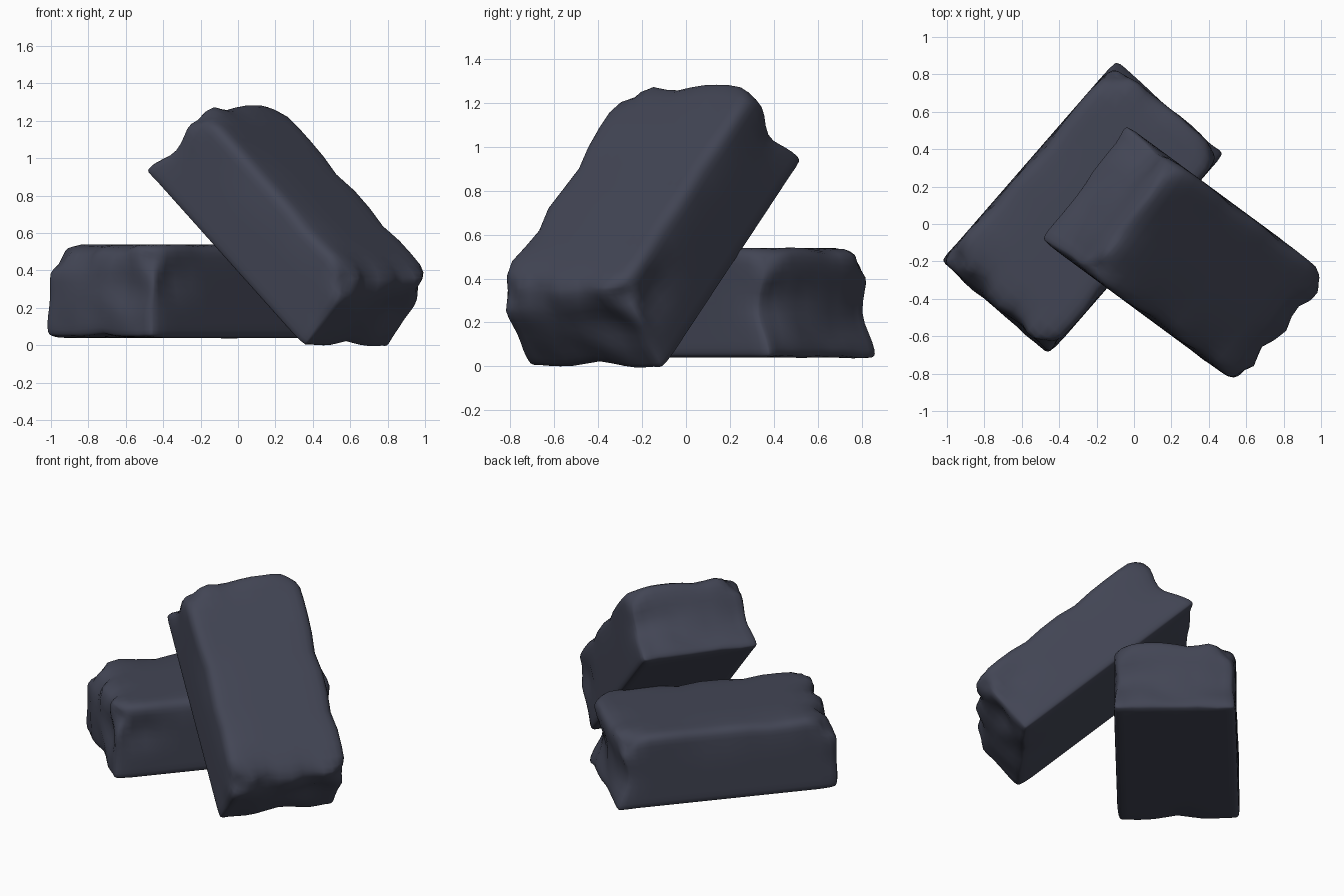
import bpy, bmesh, math
from mathutils import Vector, noise

if "Cube" in bpy.data.objects:
    bpy.data.objects.remove(bpy.data.objects["Cube"])

HALF = Vector((0.715, 0.382, 0.25))   # brick half sizes: length, width, height
SEG = 16

# Chips and dents: centre, radius, push
DENTS = [
    # far end: hollow across the middle
    ((0.71, -0.36, 0.00), 0.13, (-0.08, 0.02, 0)),
    ((0.71, -0.12, -0.02), 0.15, (-0.04, 0, 0)),
    ((0.71, 0.14, 0.00), 0.14, (-0.04, 0, 0)),
    ((0.71, 0.36, -0.02), 0.13, (-0.07, -0.01, 0)),
    ((0.71, 0.36, 0.23), 0.10, (-0.05, -0.03, -0.06)),
    ((0.71, -0.37, 0.23), 0.08, (-0.03, 0.02, -0.03)),
    ((0.71, 0.10, 0.25), 0.09, (-0.02, 0, -0.025)),
    # near end: chipped top edge and corners
    ((-0.71, 0.36, 0.23), 0.10, (0.06, -0.04, -0.06)),
    ((-0.71, 0.15, 0.24), 0.11, (0.06, 0, -0.04)),
    ((-0.71, -0.12, 0.24), 0.09, (0.04, 0, -0.03)),
    ((-0.71, -0.37, 0.20), 0.08, (0.05, 0.03, -0.03)),
    ((-0.71, -0.20, 0.02), 0.10, (0.04, 0, 0)),
    ((-0.56, -0.38, 0.06), 0.10, (0, 0.035, 0)),
    ((-0.71, 0.00, -0.25), 0.10, (0.025, 0, 0.025)),
    # long sides: worn edges
    ((-0.30, 0.38, 0.25), 0.13, (0, -0.02, -0.025)),
    ((0.10, 0.38, 0.25), 0.15, (0, -0.025, -0.015)),
    ((0.15, -0.38, 0.25), 0.10, (0, 0.02, -0.01)),
    ((-0.25, -0.38, 0.25), 0.09, (0, 0.02, -0.01)),
]


def worn_point(p):
    """Round the box edges, then apply dents and a little roughness."""
    r = 0.045 + 0.012 * p.z / HALF.z
    inner = Vector([max(-h + r, min(h - r, c)) for c, h in zip(p, HALF)])
    d = p - inner
    q = inner + d.normalized() * r
    out = q.copy()
    for c, rad, push in DENTS:
        k = (q - Vector(c)).length / rad
        out += Vector(push) * math.exp(-k * k)
    # roughness on the ends and top rim only
    rim = max(0.0, (abs(p.x) / HALF.x - 0.85) / 0.15)
    out += noise.noise_vector(q * 7.0) * 0.014 * rim
    return out


def brick_mesh():
    bm = bmesh.new()
    bmesh.ops.create_cube(bm, size=2)
    bmesh.ops.subdivide_edges(bm, edges=bm.edges[:], cuts=SEG - 1, use_grid_fill=True)
    for v in bm.verts:
        # crowd the grid lines towards the edges
        p = Vector([math.sin(c * math.pi / 2) * h for c, h in zip(v.co, HALF)])
        v.co = worn_point(p)
    bmesh.ops.recalc_face_normals(bm, faces=bm.faces[:])
    me = bpy.data.meshes.new("brick")
    bm.to_mesh(me)
    bm.free()
    for f in me.polygons:
        f.use_smooth = True
    return me


stone = bpy.data.materials.new("dark_stone")
stone.diffuse_color = (0.055, 0.06, 0.09, 1)
stone.use_nodes = True
stone.node_tree.nodes["Principled BSDF"].inputs["Base Color"].default_value = stone.diffuse_color
mesh = brick_mesh()
mesh.materials.append(stone)


def place(name, loc, rot):
    ob = bpy.data.objects.new(name, mesh)
    bpy.context.collection.objects.link(ob)
    ob.location = loc
    ob.rotation_euler = [math.radians(a) for a in rot]


# one brick lies flat, the other leans on it
place("flat_brick", (-0.274, 0.089, 0.29), (0, 0, 49))
place("leaning_brick", (0.286, -0.186, 0.645), (0, -42, 143.6))
